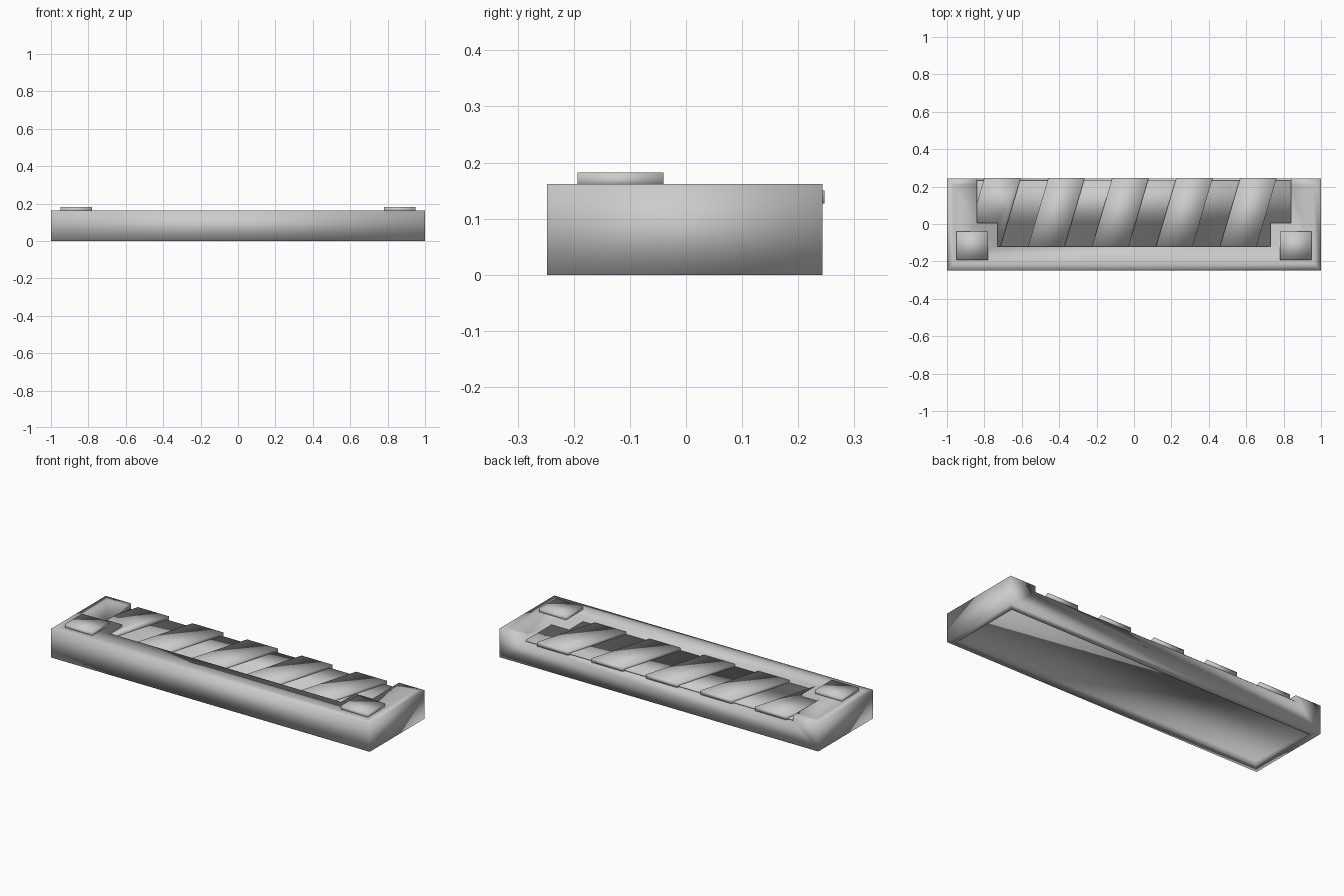
import bpy, bmesh

if "Cube" in bpy.data.objects:
    bpy.data.objects.remove(bpy.data.objects["Cube"])

BACK, FRONT = 0.243, -0.248


def prism(name, pts, z0, z1, inset=0.0):
    """Extrude a plan outline from z0 to z1, optionally insetting both caps."""
    bm = bmesh.new()
    face = bm.faces.new([bm.verts.new((x, y, z0)) for x, y in pts])
    ext = bmesh.ops.extrude_face_region(bm, geom=[face], use_keep_orig=True)
    for v in ext["geom"]:
        if isinstance(v, bmesh.types.BMVert):
            v.co.z = z1
    bmesh.ops.recalc_face_normals(bm, faces=bm.faces)
    if inset:
        caps = [f for f in bm.faces if abs(f.normal.z) > 0.9]
        bmesh.ops.inset_individual(bm, faces=caps, thickness=inset)
    for f in bm.faces:
        f.smooth = True
    mesh = bpy.data.meshes.new(name)
    bm.to_mesh(mesh)
    bm.free()
    ob = bpy.data.objects.new(name, mesh)
    bpy.context.collection.objects.link(ob)
    return ob


def rect(x0, x1, y0, y1):
    return [(x0, y0), (x1, y0), (x1, y1), (x0, y1)]


def boolean(ob, cutter, op):
    m = ob.modifiers.new("cut", "BOOLEAN")
    m.object, m.operation, m.solver = cutter, op, "EXACT"


def stepped(back, gap=0.0):
    """Stepped outline shared by the recess, its floor and the slats."""
    a, b = 0.84 - gap, 0.73 - gap
    return [(-b, -0.12 + gap), (b, -0.12 + gap), (b, 0.005 + gap), (a, 0.005 + gap),
            (a, back), (-a, back), (-a, 0.005 + gap), (-b, 0.005 + gap)]


# Slab body with a shallow recess open at the back
body = prism("body", rect(-1, 1, FRONT, BACK), 0, 0.162, 0.05)
recess = prism("recess_cutter", stepped(0.4), 0.127, 0.3)
boolean(body, recess, "DIFFERENCE")

# Shallow hollow under the slab
hollow = prism("hollow_cutter", rect(-0.96, 0.96, FRONT + 0.04, BACK - 0.04), -0.1, 0.03)
boolean(body, hollow, "DIFFERENCE")

# Recess floor panel, stopping just short of the back edge
prism("floor_panel", stepped(0.232), 0.126, 0.136)

# Slanted slats, trimmed to the recess outline
clip = prism("slat_clip", stepped(0.4, 0.0005), 0.05, 0.3)
for i in range(5):
    x0 = -0.80 + 0.342 * i
    x1, lean = x0 + 0.195, 0.12
    slat = prism(f"slat_{i + 1}", [(x0 - lean, -0.16), (x1 - lean, -0.16),
                                   (x1, 0.247), (x0, 0.247)], 0.127, 0.15)
    boolean(slat, clip, "INTERSECT")

# Raised corner pads
for side, name in ((-1, "left_pad"), (1, "right_pad")):
    xs = sorted((side * 0.78, side * 0.95))
    prism(name, rect(*xs, -0.193, -0.04), 0.155, 0.182)

# Hide the helpers
for helper in (recess, hollow, clip):
    helper.hide_render = True
    helper.hide_set(True)
